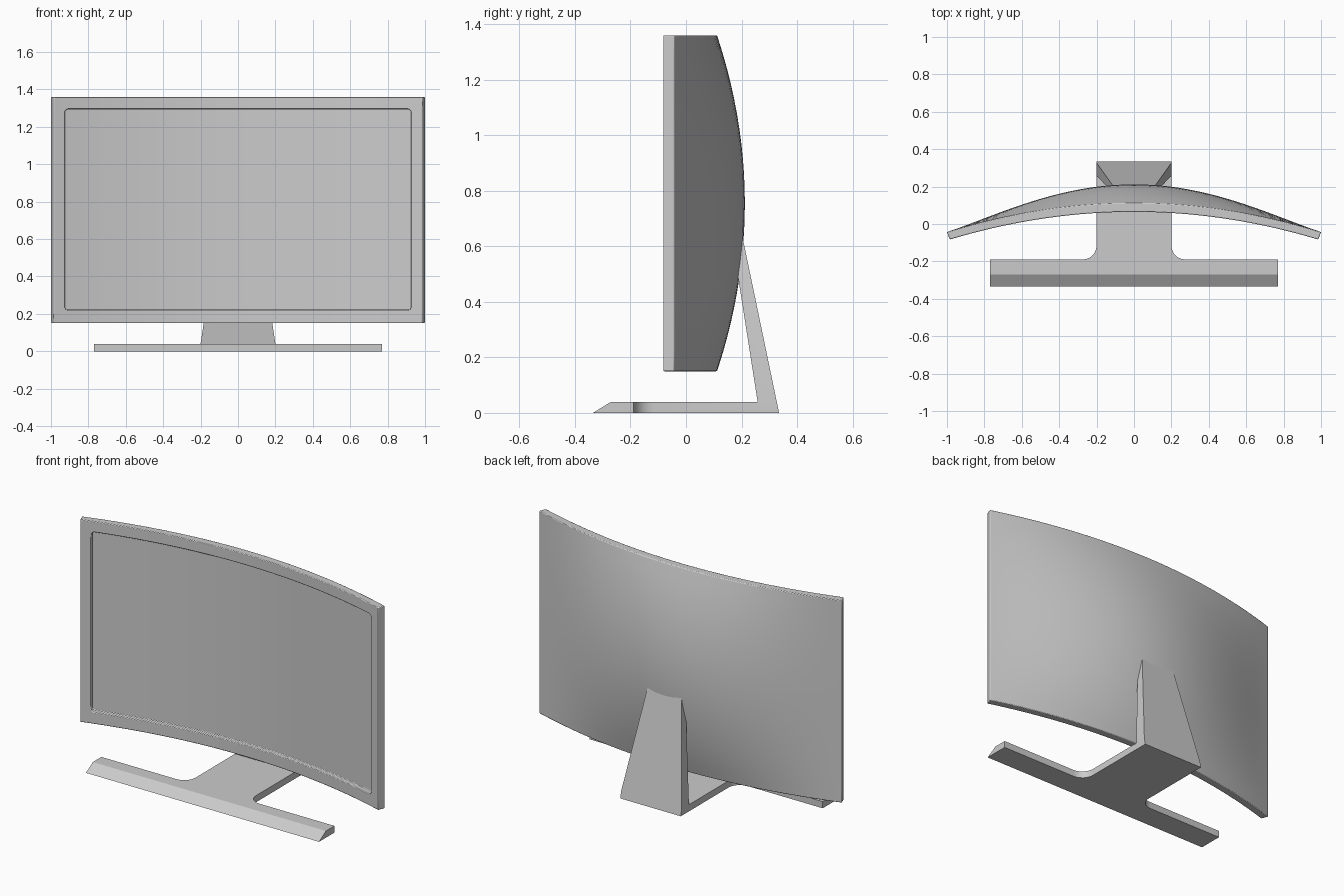
import bpy, bmesh, math
from mathutils import Vector

if "Cube" in bpy.data.objects:
    bpy.data.objects.remove(bpy.data.objects["Cube"])


def finish(bm, name, bevel, smooth=30):
    bmesh.ops.recalc_face_normals(bm, faces=bm.faces)
    me = bpy.data.meshes.new(name)
    bm.to_mesh(me)
    bm.free()
    ob = bpy.data.objects.new(name, me)
    bpy.context.collection.objects.link(ob)
    if bevel:
        mod = ob.modifiers.new("soft_edges", 'BEVEL')
        mod.width, mod.segments = bevel, 2
        mod.limit_method, mod.angle_limit = 'ANGLE', math.radians(60)
    bpy.ops.object.select_all(action='DESELECT')
    ob.select_set(True)
    bpy.context.view_layer.objects.active = ob
    bpy.ops.object.shade_smooth_by_angle(angle=math.radians(smooth))
    return ob


def steps(a, b, n):
    return [a + (b - a) * i / n for i in range(n + 1)]


# Curved panel: laid out flat in layers (0 bezel, 1 recessed screen, 2 back), then bent
WX, Z0, Z1, WZ0, WZ1, RECESS = 0.939, 0.15, 1.36, 0.22, 1.295, 0.025
xs = [-1.0] + steps(-WX, WX, 32) + [1.0]
zs = [Z0] + steps(WZ0, WZ1, 20) + [Z1]
nx, nz = len(xs) - 1, len(zs) - 1
depth = (0.0, RECESS, 1.0)
bm = bmesh.new()
verts = {}


def v(i, j, layer):
    if (i, j, layer) not in verts:
        verts[i, j, layer] = bm.verts.new((xs[i], depth[layer], zs[j]))
    return verts[i, j, layer]


def wall(a, b, layer):
    bm.faces.new((v(*a, 0), v(*b, 0), v(*b, layer), v(*a, layer)))


for i in range(nx):
    for j in range(nz):
        cell = ((i, j), (i + 1, j), (i + 1, j + 1), (i, j + 1))
        window = 0 < i < nx - 1 and 0 < j < nz - 1
        bm.faces.new([v(*c, 1 if window else 0) for c in cell])
        bm.faces.new([v(*c, 2) for c in reversed(cell)])
# Outer rim (layer 2) and screen recess walls (layer 1)
for lo, layer in ((0, 2), (1, 1)):
    for i in range(lo, nx - lo):
        for j in (lo, nz - lo):
            wall((i, j), (i + 1, j), layer)
    for j in range(lo, nz - lo):
        for i in (lo, nx - lo):
            wall((i, j), (i, j + 1), layer)
bmesh.ops.recalc_face_normals(bm, faces=bm.faces)
# Rounded corners of the screen opening
corners = [bm.edges.get((v(i, j, 0), v(i, j, 1))) for i in (1, nx - 1) for j in (1, nz - 1)]
bmesh.ops.bevel(bm, geom=corners, offset=0.02, segments=4, profile=0.5, affect='EDGES')
# Bend to the concave front and bulging back
for p in bm.verts:
    s, d, z = p.co
    if d > 0.5:
        t = (z - 0.755) / 0.605
        bulge = 0.1 * max(0, 1 - s * s) ** 1.7 * max(0, 1 - t * t)
        p.co = (s, 0.112 - 0.155 * s * s + bulge, z)
    else:
        p.co = (s * (0.985 + 0.3 * d), 0.065 - 0.148 * s * s + d, z)
finish(bm, "curved_screen_panel", 0.004)

# Stand foot outline: wide front bar flowing into the neck through fillets
R = 0.075
right = [(0.77, -0.335), (0.77, -0.19)]
right += [(0.2 + R - R * math.sin(a), -0.19 + R - R * math.cos(a))
          for a in steps(0, math.pi / 2, 6)]
right += [(0.2, 0.258)]
outline = right + [(-x, y) for x, y in reversed(right)]
bm = bmesh.new()
low = [bm.verts.new((x, y, 0)) for x, y in outline]
# Sloped front edge on the upper outline
top = [bm.verts.new((x, -0.27 if y < -0.3 else y, 0.04)) for x, y in outline]
bm.faces.new(low[::-1])
bm.faces.new(top)
n = len(outline)
rear = len(right) - 1
for k in range(n):
    if k != rear:
        m = (k + 1) % n
        bm.faces.new((low[k], low[m], top[m], top[k]))

# Leaning, tapering column grown from the rear of the foot
inner = [low[rear], low[rear + 1], top[rear + 1], top[rear]]
heel = [bm.verts.new(c) for c in ((0.2, 0.335, 0), (-0.2, 0.335, 0),
                                  (-0.2, 0.327, 0.04), (0.2, 0.327, 0.04))]
bm.faces.new((inner[0], inner[1], heel[1], heel[0]))
bm.faces.new((heel[0], heel[1], heel[2], heel[3]))
bm.faces.new((inner[0], heel[0], heel[3], inner[3]))
bm.faces.new((inner[1], inner[2], heel[2], heel[1]))
base = [inner[3], inner[2], heel[2], heel[3]]
cap = [bm.verts.new(c) for c in ((0.105, 0.158, 0.68), (-0.105, 0.158, 0.68),
                                 (-0.105, 0.194, 0.68), (0.105, 0.194, 0.68))]
for k in range(4):
    m = (k + 1) % 4
    bm.faces.new((base[k], base[m], cap[m], cap[k]))
bm.faces.new(cap)
finish(bm, "stand", 0)
